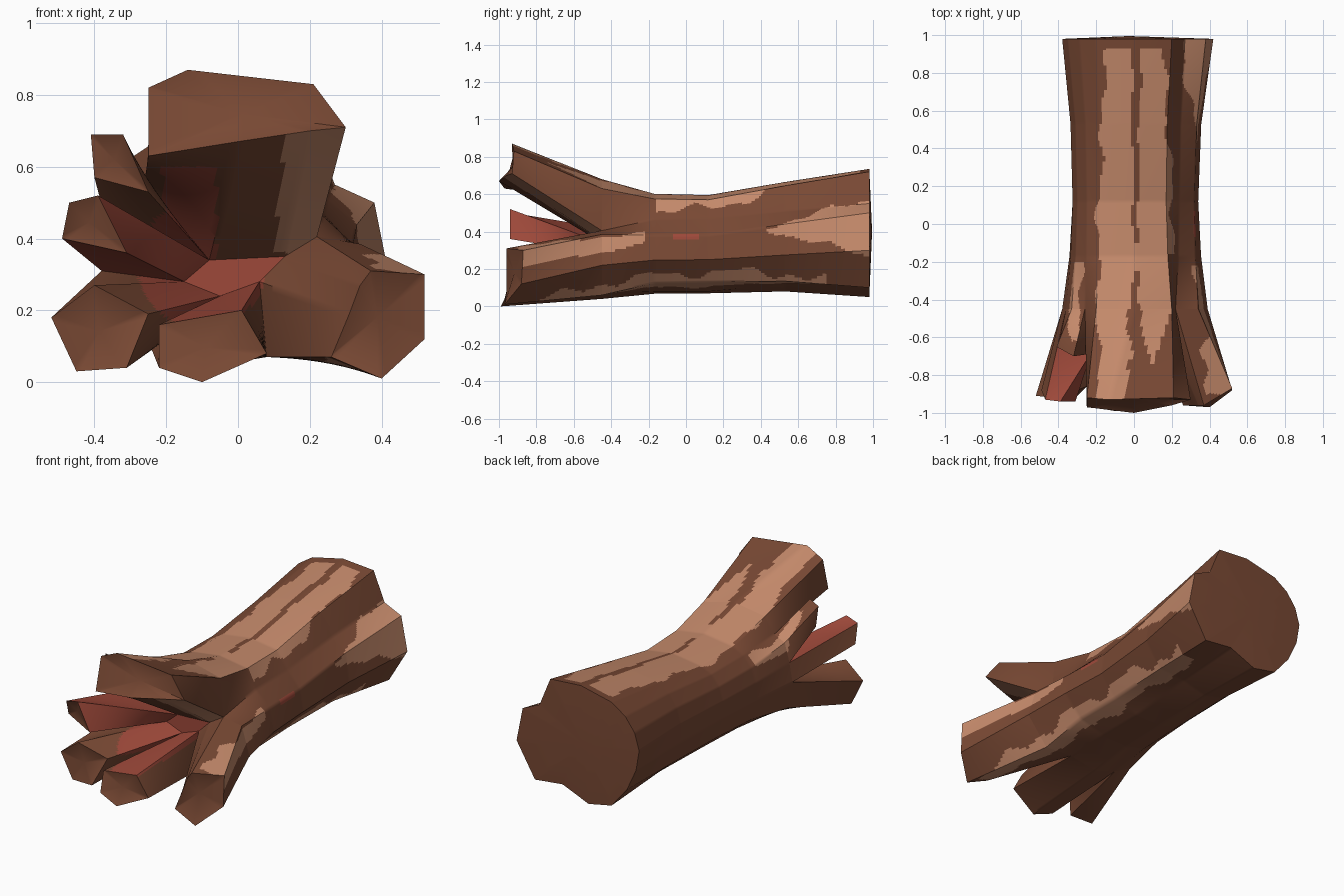
import bpy, bmesh, math
from mathutils import Vector

if "Cube" in bpy.data.objects:
    bpy.data.objects.remove(bpy.data.objects["Cube"])


def material(name, rgb):
    m = bpy.data.materials.new(name)
    m.diffuse_color = (*rgb, 1)
    m.use_nodes = True
    m.node_tree.nodes["Principled BSDF"].inputs["Base Color"].default_value = m.diffuse_color
    return m


MATS = [material("brown bark", (0.19, 0.066, 0.034)),
        material("pale bare wood", (0.55, 0.25, 0.145)),
        material("red heartwood", (0.34, 0.066, 0.042))]
BROWN, PALE, RED = 0, 1, 2

# Trunk cross-sections (x, z), clockwise seen from the front
FORK = [(-.2, .65), (0, .68), (.2, .63), (.22, .405), (.34, .385), (.39, .22), (.26, .06),
        (.08, .07), (-.1, .04), (-.24, .09), (-.35, .15), (-.38, .31), (-.36, .42),
        (-.33, .53), (-.26, .56)]
WAIST = [(-.18, .57), (0, .595), (.17, .57), (.24, .47), (.32, .38), (.34, .25), (.24, .13),
         (.08, .08), (-.08, .07), (-.2, .1), (-.29, .18), (-.325, .3), (-.325, .4),
         (-.3, .48), (-.25, .54)]
END = [(-.2, .69), (0, .735), (.2, .72), (.27, .55), (.38, .5), (.42, .3), (.3, .1),
       (.12, .12), (-.05, .05), (-.2, .08), (-.3, .2), (-.36, .33), (-.38, .45),
       (-.35, .55), (-.29, .63)]
MIDDLE = [(a[0] * .8 + b[0] * .2, (a[1] + b[1]) / 2 + (.02 if b[1] < .14 else 0))
          for a, b in zip(WAIST, END)]
NECK = [(a[0] * .7 + b[0] * .3, a[1] * .92 + b[1] * .08) for a, b in zip(WAIST, FORK)]
FORK_Y = -0.45
# Inner crotch points where the roots part
CROTCH = {"a": (-.08, .34), "b": (.13, .35), "c": (.06, .28), "d": (-.05, .24), "e": (-.15, .28)}


def paint(p, n, inner, name):
    """Colour by position and direction: worn pale streaks, red splits."""
    x, y, z = p
    w = .014 * math.sin(13 * y + 1) + .008 * math.sin(31 * y)
    if inner:
        if name == "left_middle_root":
            return RED
        if name == "top_root":
            if x > .1 + .1 * (z - .36) and z > .36:
                return PALE
            return RED if -.21 < x < -.06 and z < .6 else BROWN
        return RED if math.hypot(x + .1, z - .33) < .18 else BROWN
    # streaks along the top
    if n.z > .45 and z > .5 and -.95 < y < .93:
        if y < -.45 and -.19 < x + w < -.03:
            return PALE
        if y < -.45 and abs(x - .1) < .1 * (y + .75) / .3 and x > .04:
            return PALE
        if -.45 <= y and -.19 + .04 * max(y, 0) < x + w < .21 - .06 * max(y, 0):
            gap = .012 + .015 * abs(y - .1)
            return BROWN if (y > -.1 or y < -.25) and abs(x + w * .5 - .01) < gap else PALE
    # upper left root streak
    if x < -.26 and n.z > .2 and z > .48 and -.62 < y < -.2 and abs(x + .31 + w) < .03:
        return PALE
    # right side: root streak, flared end, small red scar
    if x > .25 and n.x > .05:
        t = (y + .9) / .68
        if 0 < t < 1 and abs(z + w * .4 - (.265 + .10 * t)) < .055 - .025 * t:
            return PALE
        if y > .43 and abs(z + w - .42) < .13 * (y - .40) / .5:
            return PALE
        if abs(y) < .07 and abs(z - .375) < .015:
            return RED
    # underside streak
    if n.z < -.2 and -.93 < y < .75:
        c = .225 + .14 * max(0, -y - .25)
        if abs(x + 1.3 * w - c) < .06:
            return PALE
    return BROWN


def loft(name, rings, n_rim, caps, across=12, step=.01):
    """Ruled skin through rings of 3D points; caps maps end ring to colour and bulge."""
    bm = bmesh.new()
    count = len(rings[0])
    rows = []
    for r in range(len(rings) - 1):
        a, b = rings[r], rings[r + 1]
        n = max(2, round(abs(a[0][1] - b[0][1]) / step))
        for i in range(n + (r == len(rings) - 2)):
            pts = [Vector(p).lerp(Vector(q), i / n) for p, q in zip(a, b)]
            rows.append([bm.verts.new(pts[j].lerp(pts[(j + 1) % count], k / across))
                         for j in range(count) for k in range(across)])
    skin = []
    m = count * across
    for r0, r1 in zip(rows, rows[1:]):
        for j in range(m):
            k = (j + 1) % m
            skin.append((bm.faces.new((r0[j], r0[k], r1[k], r1[j])), j // across >= n_rim - 1))
    for e, (col, push) in caps.items():
        c = sum((v.co for v in rows[e]), Vector()) / m
        hub = bm.verts.new(c + Vector((0, push, 0)))
        for j in range(m):
            bm.faces.new((rows[e][j], rows[e][(j + 1) % m], hub)).material_index = col
    bmesh.ops.recalc_face_normals(bm, faces=bm.faces)
    for f, inner in skin:
        f.normal_update()
        f.material_index = paint(f.calc_center_median(), f.normal, inner, name)
    me = bpy.data.meshes.new(name)
    bm.to_mesh(me)
    bm.free()
    ob = bpy.data.objects.new(name, me)
    bpy.context.collection.objects.link(ob)
    for mat in MATS:
        me.materials.append(mat)
    bpy.ops.object.select_all(action='DESELECT')
    ob.select_set(True)
    bpy.context.view_layer.objects.active = ob
    bpy.ops.object.shade_smooth_by_angle(angle=math.radians(40))


def at(ring, y):
    return [(x, y, z) for x, z in ring]


# Trunk
loft("trunk", [at(FORK, FORK_Y), at(NECK, -.17), at(WAIST, .12), at(MIDDLE, .53), at(END, .98)],
     99, {0: (RED, 0), -1: (BROWN, .015)})

# Splayed roots: rim indices, crotch points, matching tip points (x, z, y)
ROOTS = {
    "top_root": ([14, 0, 1, 2, 3], "ba",
                 [(-.25, .63, -.97), (-.25, .82, -.92), (-.14, .87, -.93), (.21, .83, -.92),
                  (.30, .71, -.93), (.2, .70, -.96), (0, .67, -1.0)]),
    "left_upper_root": ([12, 13, 14], "a",
                        [(-.40, .57, -.64), (-.41, .69, -.65), (-.32, .69, -.70),
                         (-.25, .53, -.69)]),
    "left_middle_root": ([11, 12], "ae",
                         [(-.49, .40, -.88), (-.47, .50, -.93), (-.39, .52, -.94),
                          (-.31, .36, -.94)]),
    "left_lower_root": ([9, 10, 11], "ed",
                        [(-.31, .04, -.92), (-.45, .03, -.90), (-.52, .18, -.91),
                         (-.40, .27, -.92), (-.25, .19, -.86)]),
    "bottom_root": ([7, 8, 9], "dc",
                    [(.08, .08, -.95), (-.1, 0, -.99), (-.22, .04, -.97), (-.22, .16, -.94),
                     (.01, .20, -.96)]),
    "right_root": ([3, 4, 5, 6, 7], "cb",
                   [(.37, .31, -.96), (.52, .30, -.87), (.52, .12, -.88), (.40, .01, -.97),
                    (.26, .07, -.96), (.31, .19, -.96), (.34, .27, -.96)]),
}
for name, (rim, inner, tip) in ROOTS.items():
    base = [FORK[i] for i in rim] + [CROTCH[c] for c in inner]
    loft(name, [at(base, FORK_Y), [(x, y, z) for x, z, y in tip]], len(rim), {-1: (BROWN, .02)})
